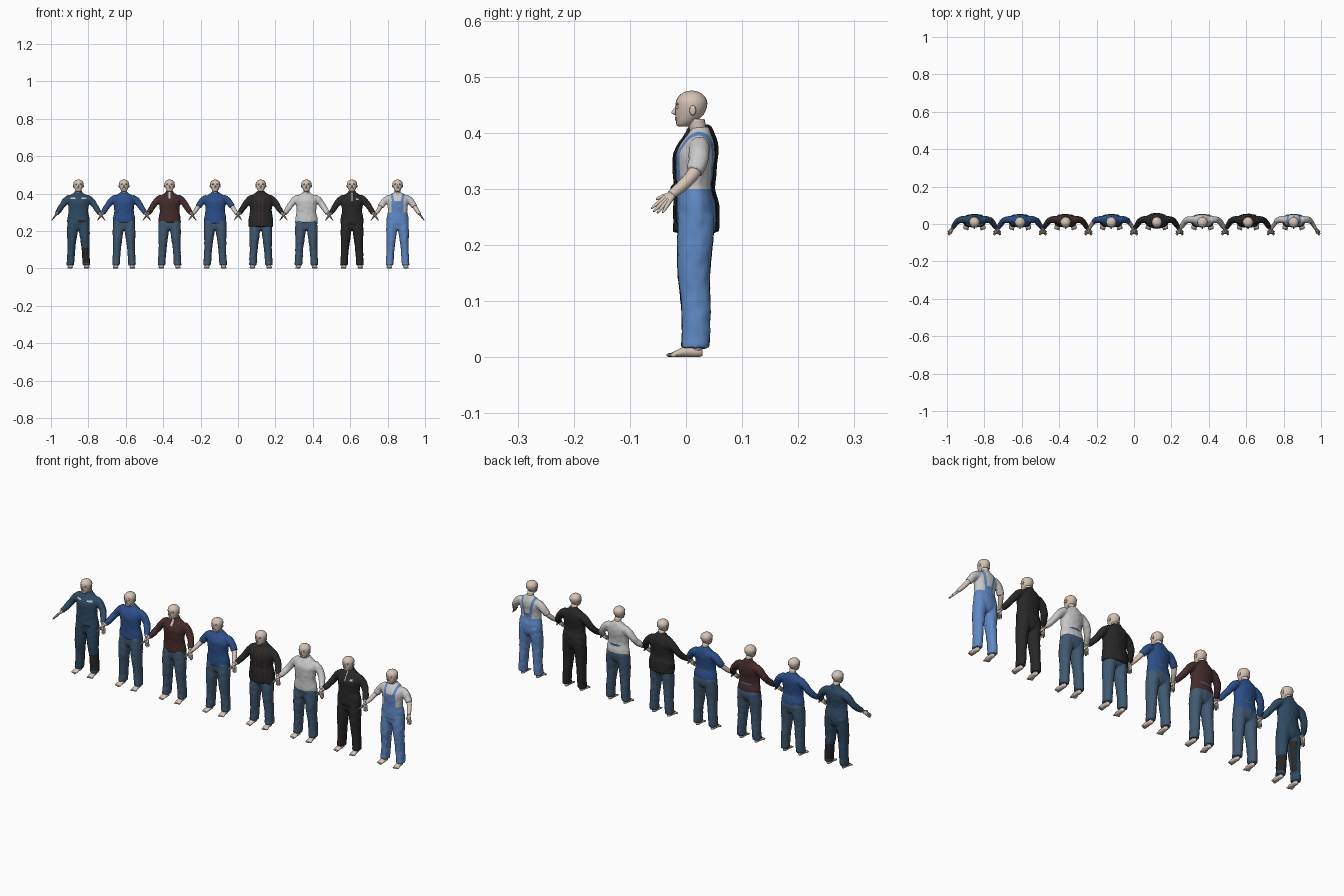
import bpy, bmesh, math
from mathutils import Vector, Matrix, noise

cube = bpy.data.objects.get("Cube")
if cube:
    bpy.data.objects.remove(cube)

PALETTE = {
    "skin": (0.66, 0.55, 0.46), "denim": (0.052, 0.10, 0.165), "royal_blue": (0.025, 0.078, 0.25),
    "maroon": (0.060, 0.024, 0.025), "charcoal": (0.021, 0.021, 0.021), "pale_grey": (0.58, 0.58, 0.58),
    "workwear_blue": (0.028, 0.07, 0.125), "sky_blue": (0.115, 0.25, 0.56),
}
MATS = {}
for key, rgb in PALETTE.items():
    m = bpy.data.materials.new(key)
    m.use_nodes = True
    m.diffuse_color = (*rgb, 1)
    bsdf = m.node_tree.nodes["Principled BSDF"]
    bsdf.inputs["Base Color"].default_value = (*rgb, 1)
    bsdf.inputs["Roughness"].default_value = 0.8
    MATS[key] = m


def smooth_rows(rows, sub):
    """Catmull-Rom interpolation of (x, y, z, half width, half depth) rows."""
    out = []
    for i in range(len(rows) - 1):
        p = [rows[max(i - 1, 0)], rows[i], rows[i + 1], rows[min(i + 2, len(rows) - 1)]]
        for k in range(sub):
            t = k / sub
            out.append([0.5 * (2 * b + (c - a) * t + (2 * a - 5 * b + 4 * c - d) * t * t
                               + (3 * b - a - 3 * c + d) * t ** 3) for a, b, c, d in zip(*p)])
    return out + [list(rows[-1])]


def loft(bm, rows, n=16, sub=3, axis=None, ref=(0, 1, 0)):
    """Closed tube of elliptical rings; rings follow the path unless an axis is fixed."""
    rows = smooth_rows(rows, sub)
    rings = []
    for i, (x, y, z, a, b) in enumerate(rows):
        t = Vector(axis) if axis else Vector(rows[min(i + 1, len(rows) - 1)][:3]) - Vector(rows[max(i - 1, 0)][:3])
        t.normalize()
        u = Vector(ref).cross(t).normalized()
        v = t.cross(u)
        rings.append([bm.verts.new(Vector((x, y, z)) + u * a * math.cos(w) + v * b * math.sin(w))
                      for w in (2 * math.pi * j / n for j in range(n))])
    for r, s in zip(rings, rings[1:]):
        for j in range(n):
            k = (j + 1) % n
            bm.faces.new((r[j], r[k], s[k], s[j]))
    bm.faces.new(rings[0])
    bm.faces.new(rings[-1])


def blob(bm, pos, size):
    bmesh.ops.create_uvsphere(bm, u_segments=10, v_segments=8, radius=1,
                              matrix=Matrix.Translation(pos) @ Matrix.Diagonal((*size, 1)))


def upright(rows):
    return [(0, *r) for r in rows]


def mirrored(rows, s):
    return [(s * r[0], *r[1:]) for r in rows]


def make_object(name, bm, mats):
    bmesh.ops.recalc_face_normals(bm, faces=bm.faces)
    me = bpy.data.meshes.new(name)
    bm.to_mesh(me)
    bm.free()
    for key in mats:
        me.materials.append(MATS[key])
    me.polygons.foreach_set("use_smooth", [True] * len(me.polygons))
    ob = bpy.data.objects.new(name, me)
    bpy.context.collection.objects.link(ob)
    return ob


# Body measurements: (y, z, half width, half depth) or (x, y, z, half width, half depth)
TORSO = [(.018, .24, .060, .035), (.018, .27, .059, .035), (.015, .30, .053, .031), (.015, .33, .054, .033),
         (.017, .36, .058, .035), (.021, .38, .054, .030), (.024, .394, .040, .023), (.025, .404, .022, .018),
         (.024, .410, .019, .017)]
HIPS = [(.016, .31, .051, .029), (.016, .295, .053, .031), (.018, .27, .057, .034), (.020, .24, .060, .034),
        (.018, .215, .048, .029), (.017, .205, .030, .020)]
LEG = [(.029, .019, .25, .029, .033), (.032, .016, .20, .029, .032), (.035, .014, .15, .0245, .029),
       (.038, .017, .10, .021, .0265), (.041, .018, .05, .0205, .0255), (.043, .016, .016, .0205, .025)]
ARM = [(.043, .024, .377, .020, .019), (.062, .024, .366, .019, .019), (.077, .022, .350, .0175, .0175),
       (.091, .015, .330, .016, .016), (.105, -.004, .308, .0145, .0145), (.115, -.021, .294, .012, .012)]
HEAD = [(-.004, .411, .007, .009), (-.003, .414, .012, .014), (.001, .421, .018, .0185), (.006, .432, .023, .025),
        (.009, .445, .0265, .028), (.010, .457, .0265, .0275), (.010, .467, .0205, .0215),
        (.010, .473, .011, .012), (.010, .475, .003, .003)]
NECK = [(.025, .392, .018, .016), (.021, .408, .0155, .0155), (.017, .425, .016, .016)]


# Skin: head, forearms, hands and feet
def build_skin():
    bm = bmesh.new()
    loft(bm, upright(HEAD), 24, axis=(0, 0, 1))
    loft(bm, upright(NECK), 20, axis=(0, 0, 1))
    loft(bm, [(0, -.017, .447, .002, .002), (0, -.021, .440, .003, .003), (0, -.0225, .435, .0045, .004),
              (0, -.018, .432, .003, .003)], 10, axis=(0, 0, 1))
    for z in (.4265, .4235):
        blob(bm, (0, -.0165, z), (.0075, .0035, .002))
    for s in (-1, 1):
        blob(bm, (s * .0095, -.0145, .445), (.0055, .0035, .003))
        blob(bm, (s * .010, -.015, .451), (.0075, .0035, .002))
        blob(bm, (s * .0265, .012, .440), (.003, .006, .009))
        forearm = [(x, y, z, a * .74, b * .74) for x, y, z, a, b in ARM[2:]]
        forearm += [(.118, -.026, .290, .0075, .0085)]
        loft(bm, mirrored(forearm, s), 14)
        # Palm with four fingers and a thumb
        wrist, along, across = Vector((.116, -.023, .292)), Vector((.026, -.032, -.034)), Vector((.38, .77, -.51))
        for k in range(4):
            side = across * (k - 1.5) * .0042
            reach = (.94, 1.0, .97, .84)[k]
            pts = [(wrist + side * .4, .005), (wrist + along * .45 + side, .0048),
                   (wrist + along * .72 * reach + side * 1.4, .0033), (wrist + along * reach + side * 1.7, .0018)]
            loft(bm, mirrored([(*p, r, r) for p, r in pts], s), 8, 2)
        thumb = [(wrist + along * .1, .0045), (wrist + along * .3 - across * .010, .004),
                 (wrist + along * .55 - across * .016, .002)]
        loft(bm, mirrored([(*p, r, r) for p, r in thumb], s), 8, 2)
        # Ankle, foot and toes
        loft(bm, [(s * .042, .018, .045, .012, .013), (s * .042, .017, .006, .010, .011)], 12, axis=(0, 0, 1))
        foot = [(.042, .029, .008, .006, .006), (.042, .020, .0095, .0105, .0095), (.043, 0, .010, .012, .010),
                (.0445, -.016, .0065, .015, .0065), (.045, -.026, .004, .014, .004)]
        loft(bm, mirrored(foot, s), 14, axis=(0, -1, 0), ref=(0, 0, 1))
        for k in range(5):
            blob(bm, (s * (.035 + .0053 * k), -.029 + .0018 * k, .0038), (.0031, .006, .0036))
    return make_object("skin_body", bm, ["skin"])


# Garments: overlapping lofts fused into one cloth surface with soft folds
def garment(name, x, mats, top=None, trousers=False, sleeve=6, puff=0, collar=False, cuts=(), rule=None):
    bm = bmesh.new()
    if top is not None:
        rows = [(y, z, a + puff, b + puff) for y, z, a, b in TORSO]
        y, z, a, b = rows[0]
        rows[0] = (y, top, a, b)
        loft(bm, upright(rows), 28, axis=(0, 0, 1))
        for s in (-1, 1):
            loft(bm, mirrored(ARM[:sleeve], s), 16)
        if collar:
            loft(bm, upright([(.024, .392, .027, .023), (.025, .405, .022, .020), (.026, .414, .020, .018)]),
                 20, axis=(0, 0, 1))
    if trousers:
        loft(bm, upright(HIPS), 28, axis=(0, 0, 1))
        for s in (-1, 1):
            loft(bm, mirrored(LEG, s), 18, axis=(0, 0, 1))
    ob = make_object(name, bm, mats)
    fuse = ob.modifiers.new("fuse", "REMESH")
    fuse.mode = "VOXEL"
    fuse.voxel_size = .0045
    relax = ob.modifiers.new("relax", "SMOOTH")
    relax.factor = .5
    relax.iterations = 3
    baked = bpy.data.meshes.new_from_object(ob.evaluated_get(bpy.context.evaluated_depsgraph_get()))
    ob.modifiers.clear()
    bm = bmesh.new()
    bm.from_mesh(baked)
    bm.normal_update()
    for v in bm.verts:
        fold = noise.noise(Vector((v.co.x * 60 + x * 50, v.co.y * 60, v.co.z * 45)))
        v.co += v.normal * fold * .0016
    for co, no in cuts:
        bmesh.ops.bisect_plane(bm, geom=bm.verts[:] + bm.edges[:] + bm.faces[:], plane_co=co, plane_no=no)
    for f in bm.faces:
        f.smooth = True
        f.material_index = rule(f.calc_center_median()) if rule else 0
    bm.to_mesh(ob.data)
    bm.free()
    bpy.data.meshes.remove(baked)
    ob.location.x = x


def x_cuts(*xs):
    return [((s * v, 0, 0), (1, 0, 0)) for v in xs for s in (-1, 1)]


def z_cuts(*zs):
    return [((0, 0, v), (0, 0, 1)) for v in zs]


# Colour rules for the outfits with several colours
def coverall_rule(p):
    if p.y < .015 and .372 < p.z < .379 and .016 < abs(p.x) < .042:
        return 2
    shin = p.x > 0 and .03 < p.z < .11
    inner_back = p.y > .015 and -.03 < p.x < 0 and .05 < p.z < .20
    belt = p.y < .01 and 0 < p.x < .04 and .245 < p.z < .258
    return 1 if shin or inner_back or belt else 0


def placket_rule(p):
    return 1 if p.y < .015 and abs(p.x) < .005 and p.z > .375 else 0


def jacket_rule(p):
    stripe = .007 < abs(p.x) < .011 or .034 < abs(p.x) < .037 or (.29 < p.z < .294 and abs(p.x) < .037)
    return 1 if p.y < .01 and stripe and .235 < p.z < .39 else 0


def badge_rule(p):
    badge = .022 < p.x < .036 and .366 < p.z < .374
    zipper = abs(p.x) < .002 and p.z > .36
    return 1 if p.y < .015 and (badge or zipper) else 0


def dungarees_rule(p):
    bib = p.y < .01 and abs(p.x) < .032 and p.z < .36
    panel = p.y > .02 and abs(p.x) < .022 and p.z < .325
    strap = abs(abs(p.x) - .012 - (p.z - .30) * .2) < .006
    return 1 if p.z < .30 or bib or panel or strap else 0


strap_cuts = [((s * (.012 + e), 0, .30), (s, 0, -.2)) for s in (-1, 1) for e in (-.006, .006)]

centres = [(i - 3.5) * .2438 for i in range(8)]

body = build_skin()
body.location.x = centres[0]
for cx in centres[1:]:
    twin = body.copy()
    twin.location.x = cx
    bpy.context.collection.objects.link(twin)

# Eight outfits from right to left
garment("work_coverall", centres[0], ["workwear_blue", "charcoal", "pale_grey"], .24, True, collar=True,
        cuts=x_cuts(.016, .042) + z_cuts(.03, .11, .245, .258, .372, .379), rule=coverall_rule)
garment("long_sleeve_shirt", centres[1], ["royal_blue"], .245)
garment("button_shirt", centres[2], ["maroon", "pale_grey"], .245, collar=True,
        cuts=x_cuts(.005) + z_cuts(.375), rule=placket_rule)
garment("short_sleeve_shirt", centres[3], ["royal_blue"], .24, sleeve=4)
garment("striped_jacket", centres[4], ["charcoal", "maroon"], .222, puff=.006, collar=True,
        cuts=x_cuts(.007, .011, .034, .037) + z_cuts(.235, .29, .294, .39), rule=jacket_rule)
garment("grey_sweater", centres[5], ["pale_grey"], .245)
garment("dark_coverall", centres[6], ["charcoal", "pale_grey"], .24, True, puff=.002, collar=True,
        cuts=x_cuts(.002, .022, .036) + z_cuts(.36, .366, .374), rule=badge_rule)
garment("shirt_and_dungarees", centres[7], ["pale_grey", "sky_blue"], .24, True, sleeve=4,
        cuts=x_cuts(.022, .032) + z_cuts(.30, .325, .36) + strap_cuts, rule=dungarees_rule)
for i in range(1, 6):
    garment("jeans", centres[i], ["denim"], trousers=True)
